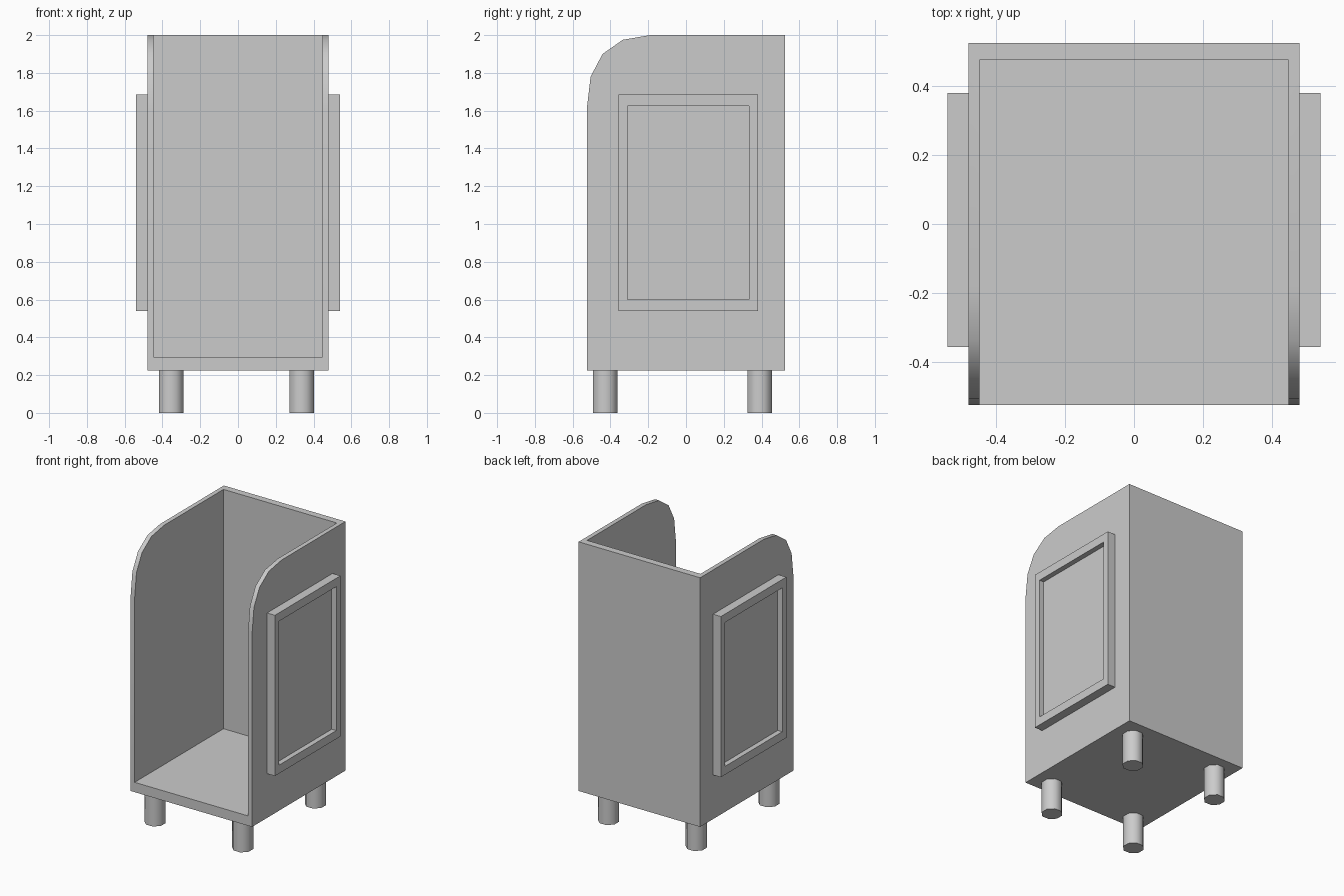
import bpy, bmesh, math
from mathutils import Vector

if "Cube" in bpy.data.objects:
    bpy.data.objects.remove(bpy.data.objects["Cube"])


def make_object(name, bm):
    bmesh.ops.recalc_face_normals(bm, faces=bm.faces)
    mesh = bpy.data.meshes.new(name)
    bm.to_mesh(mesh)
    bm.free()
    obj = bpy.data.objects.new(name, mesh)
    bpy.context.collection.objects.link(obj)
    return obj


def activate(obj):
    bpy.ops.object.select_all(action='DESELECT')
    obj.select_set(True)
    bpy.context.view_layer.objects.active = obj


def smooth(obj, degrees):
    activate(obj)
    bpy.ops.object.shade_smooth_by_angle(angle=math.radians(degrees))


def box(name, lo, hi):
    bm = bmesh.new()
    bmesh.ops.create_cube(bm, size=1)
    for v in bm.verts:
        v.co = Vector([lo[i] if v.co[i] < 0 else hi[i] for i in range(3)])
    return make_object(name, bm)


# Cabinet: side profile (y, z) with a rounded top front corner, extruded along x
profile = [(-0.525, 0.225), (0.525, 0.225), (0.525, 2.0), (-0.19, 2.0),
           (-0.335, 1.975), (-0.442, 1.9), (-0.505, 1.78), (-0.525, 1.61)]
bm = bmesh.new()
face = bm.faces.new([bm.verts.new((-0.479, y, z)) for y, z in profile])
ext = bmesh.ops.extrude_face_region(bm, geom=[face])
bmesh.ops.translate(bm, vec=(0.958, 0, 0),
                    verts=[g for g in ext['geom'] if isinstance(g, bmesh.types.BMVert)])
cabinet = make_object("cabinet_body", bm)

# Hollow it out, open at front and top
cutter = box("interior_cutter", (-0.447, -1, 0.295), (0.447, 0.475, 3))
cutter.hide_render = True
mod = cabinet.modifiers.new("hollow", 'BOOLEAN')
mod.operation = 'DIFFERENCE'
mod.solver = 'EXACT'
mod.object = cutter
activate(cabinet)
bpy.ops.object.modifier_apply(modifier=mod.name)
bpy.data.objects.remove(cutter)
smooth(cabinet, 30)

# Raised side frames with a recessed panel, mirrored left to right
panel = box("side_panel_frame", (0.479, -0.357, 0.54), (0.541, 0.38, 1.685))
bm = bmesh.new()
bm.from_mesh(panel.data)
outer = max(bm.faces, key=lambda f: f.calc_center_median().x)
bmesh.ops.inset_region(bm, faces=[outer], thickness=0.05)
for v in outer.verts:
    v.co.y = -0.311 if v.co.y < 0 else 0.334
    v.co.z = 0.6 if v.co.z < 1 else 1.625
ext = bmesh.ops.extrude_face_region(bm, geom=[outer])
bmesh.ops.translate(bm, vec=(-0.036, 0, 0),
                    verts=[g for g in ext['geom'] if isinstance(g, bmesh.types.BMVert)])
if outer.is_valid:
    bmesh.ops.delete(bm, geom=[outer], context='FACES_ONLY')
bmesh.ops.recalc_face_normals(bm, faces=bm.faces)
bm.to_mesh(panel.data)
bm.free()
panel.modifiers.new("mirror", 'MIRROR').use_axis = (True, False, False)

# Four octagonal legs
for side, x in (("left", -0.354), ("right", 0.337)):
    for end, y in (("front", -0.428), ("back", 0.39)):
        bpy.ops.mesh.primitive_cylinder_add(vertices=8, radius=0.0703, depth=0.225,
                                            location=(x, y, 0.1125),
                                            rotation=(0, 0, math.radians(22.5)))
        leg = bpy.context.object
        leg.name = f"{end}_{side}_leg"
        smooth(leg, 60)
